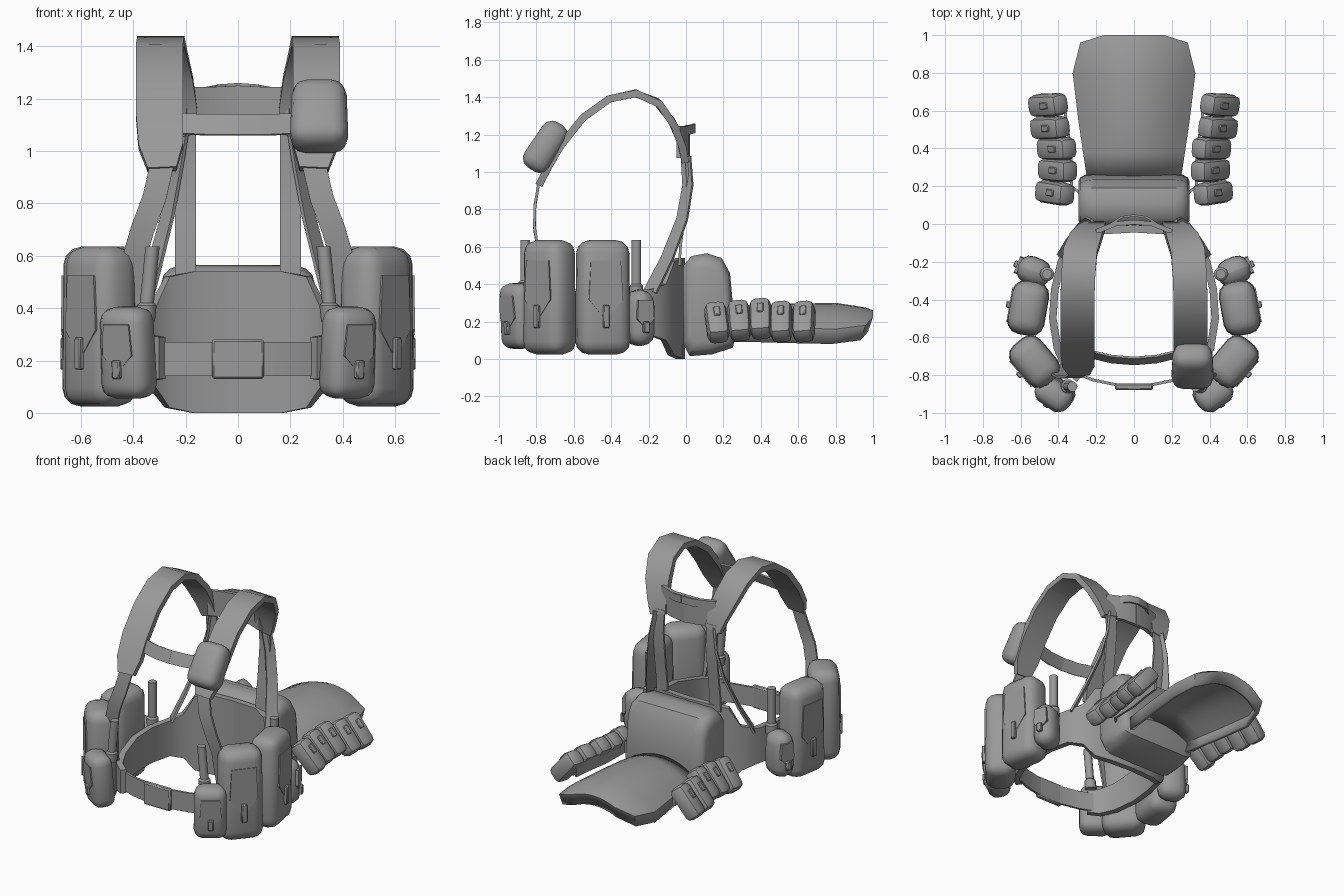
import bpy, bmesh
from math import radians, sin, cos, pi
from mathutils import Vector, Matrix

if "Cube" in bpy.data.objects:
    bpy.data.objects.remove(bpy.data.objects["Cube"])

fabric = bpy.data.materials.new("fabric")
fabric.diffuse_color = (.32, .32, .32, 1)
fabric.use_nodes = True
fabric.node_tree.nodes["Principled BSDF"].inputs["Base Color"].default_value = fabric.diffuse_color


def finish(name, bm, mirror=False, angle=42):
    bmesh.ops.recalc_face_normals(bm, faces=bm.faces)
    me = bpy.data.meshes.new(name)
    bm.to_mesh(me)
    bm.free()
    me.materials.append(fabric)
    ob = bpy.data.objects.new(name, me)
    bpy.context.collection.objects.link(ob)
    bpy.ops.object.select_all(action='DESELECT')
    ob.select_set(True)
    bpy.context.view_layer.objects.active = ob
    bpy.ops.object.shade_smooth_by_angle(angle=radians(angle))
    if mirror:
        m = ob.modifiers.new("mirror", 'MIRROR')
        m.use_mirror_merge = False
    return ob


def loft(name, rings, mirror=False):
    bm = bmesh.new()
    vs = [[bm.verts.new(p) for p in r] for r in rings]
    n = len(rings[0])
    for a, b in zip(vs, vs[1:]):
        for i in range(n):
            j = (i + 1) % n
            bm.faces.new((a[i], a[j], b[j], b[i]))
    bm.faces.new(vs[0])
    bm.faces.new(vs[-1])
    return finish(name, bm, mirror)


def ribbon(name, pts, half, t, side, mirror=True):
    """Flat strap along pts; half = half width (one value or one per point)."""
    P = [Vector(p) for p in pts]
    s0 = Vector(side).normalized()
    hs = half if isinstance(half, list) else [half] * len(P)
    rings = []
    for i, p in enumerate(P):
        tan = (P[min(i + 1, len(P) - 1)] - P[max(i - 1, 0)]).normalized()
        nrm = tan.cross(s0).normalized()
        s = s0 if abs(s0.z) > .8 else nrm.cross(tan)
        w, d = s * hs[i], nrm * t / 2
        rings.append([p - w - d, p + w - d, p + w + d, p - w + d])
    return loft(name, rings, mirror)


def box(name, size, loc, rot=(0, 0, 0), bev=.04, seg=2, top=1.0, mirror=True):
    """Rounded box; top scales the upper face. rot = roll, pitch, yaw in degrees."""
    bm = bmesh.new()
    bmesh.ops.create_cube(bm, size=1)
    for v in bm.verts:
        k = top if v.co.z > 0 else 1
        v.co = Vector((v.co.x * size[0] * k, v.co.y * size[1] * k, v.co.z * size[2]))
    bmesh.ops.bevel(bm, geom=bm.edges[:], offset=bev, segments=seg, profile=.5, affect='EDGES')
    M = Matrix.Translation(loc)
    for ang, ax in ((rot[2], 'Z'), (rot[1], 'Y'), (rot[0], 'X')):
        M = M @ Matrix.Rotation(radians(ang), 4, ax)
    bm.transform(M)
    return finish(name, bm, mirror)


def rod(name, loc, r, z0, z1, lean=0):
    rings = []
    for rr, z in ((r * 1.4, z0), (r * 1.4, z0 + .06), (r, z0 + .07), (r, z1)):
        cx = loc[0] + lean * (z - z0)
        rings.append([(cx + rr * cos(a * pi / 5), loc[1] + rr * sin(a * pi / 5), z) for a in range(10)])
    loft(name, rings, True)


# Padded shoulder straps
ribbon("shoulder_pad",
       [(.29, -.785, .93), (.295, -.74, 1.02), (.30, -.67, 1.14), (.30, -.55, 1.29), (.30, -.41, 1.39),
        (.295, -.27, 1.42), (.285, -.15, 1.37), (.255, -.07, 1.26), (.225, -.025, 1.15), (.205, -.005, 1.06)],
       [.055, .085, .09, .09, .09, .09, .09, .085, .07, .055], .04, (1, 0, 0))
# Back yoke with carry handle, and chest strap
ribbon("back_yoke", [(0, .01, 1.16), (.1, 0, 1.16), (.2, -.04, 1.16)], [.09, .085, .085], .025, (0, 0, 1))
ribbon("carry_handle", [(0, .045, 1.235), (.07, .035, 1.23), (.12, .0, 1.22)], .025, .012, (0, 0, 1))
ribbon("chest_strap", [(0, -.725, 1.1), (.12, -.715, 1.1), (.225, -.69, 1.105)], .042, .012, (0, .4, .9))
# Webbing down to the belt
ribbon("front_webbing", [(.29, -.785, .95), (.32, -.808, .82), (.365, -.81, .7), (.40, -.79, .58), (.42, -.75, .3)],
       .045, .014, (1, 0, 0))
ribbon("back_webbing", [(.2, 0, 1.1), (.2, .01, .95), (.2, -.01, .75), (.2, -.03, .6), (.2, -.035, .5)],
       .04, .014, (1, 0, 0))
ribbon("side_webbing", [(.21, .0, 1.08), (.235, .01, .93), (.27, -.02, .75), (.325, -.1, .54), (.375, -.19, .36)],
       [.03, .032, .035, .04, .045], .014, (.6, .8, 0))

# Padded belt, tall back panel
ribbon("padded_belt",
       [(0, -.025, .27), (.17, -.035, .27), (.27, -.08, .27), (.33, -.12, .25), (.385, -.2, .25), (.42, -.35, .25),
        (.43, -.5, .24), (.405, -.66, .22), (.355, -.77, .21), (.29, -.82, .21)],
       [.27, .27, .25, .15, .12, .12, .115, .10, .09, .08], .04, (0, 0, 1))
ribbon("front_belt", [(0, -.86, .205), (.1, -.85, .205), (.22, -.825, .205), (.33, -.78, .205)], .065, .015, (0, 0, 1))
box("belt_buckle", (.2, .035, .15), (0, -.862, .205), bev=.008, seg=1, mirror=False)


def pouch(name, size, loc, yaw, tilt=0):
    """Pouch facing local +x with a pointed flap and a pull tab."""
    w, d, h = size[1], size[0], size[2]
    box(name, size, loc, (0, tilt, yaw), bev=min(.07, d * .38), seg=3, top=.96)
    M = Matrix.Translation(loc) @ Matrix.Rotation(radians(yaw), 4, 'Z') @ Matrix.Rotation(radians(tilt), 4, 'Y')
    shape = [(-.28, .32), (-.32, -.02), (-.15, -.12), (0, -.2), (.15, -.12), (.32, -.02), (.28, .32)]
    rings = [[M @ Vector((d * x, w * a, h * b)) for a, b in shape] for x in (.40, .507)]
    loft(name + "_flap", rings, True)
    tab = M @ Vector((d * .53, 0, -h * .17))
    box(name + "_tab", (.025, .035, h * .2), tab, (0, tilt, yaw), bev=.005, seg=1)


# Large and small belt pouches
pouch("large_front_pouch", (.2, .28, .61), (.525, -.73, .33), -40)
pouch("large_side_pouch", (.2, .29, .61), (.56, -.445, .33), 10)
pouch("small_front_pouch", (.15, .21, .35), (.42, -.895, .23), -55, 4)
pouch("small_rear_pouch", (.19, .15, .30), (.53, -.25, .22), 22)
rod("front_rod", (.355, -.86), .027, .35, .635, -.1)
rod("rear_rod", (.46, -.265), .027, .33, .635)

# Shoulder pouch (one side only)
box("shoulder_pouch", (.225, .16, .29), (.31, -.75, 1.135), (-33, 0, 0), bev=.06, seg=3, top=.92, mirror=False)

# Rear bag: rounded side profile lofted across x
prof = [(-.015, .08), (-.015, .5), (.03, .55), (.11, .565), (.19, .54), (.235, .46), (.25, .3),
        (.268, .13), (.25, .06), (.14, .025), (.02, .015)]
c = Vector((.11, .28))
rings = []
for x, k in ((-.295, .72), (-.285, .86), (-.26, .95), (-.215, 1), (.215, 1), (.26, .95), (.285, .86), (.295, .72)):
    rings.append([(x, c.x + (y - c.x) * k, c.y + (z - c.y) * k) for y, z in prof])
loft("rear_bag", rings)

# Arched rear pad with a thick rim: rows of (y, half width, centre z, edge z)
rows = [(.25, .25, .25, .17), (.38, .27, .28, .17), (.55, .295, .295, .165), (.8, .325, .30, .16),
        (.96, .285, .275, .18), (1.0, .16, .26, .225)]
bm = bmesh.new()
N = 10
grid = []
for y, w, zc, ze in rows:
    us = [2 * i / N - 1 for i in range(N + 1)]
    grid.append([bm.verts.new((w * u, y, zc + (ze - zc) * u * u)) for u in us])
for a, b in zip(grid, grid[1:]):
    for i in range(N):
        bm.faces.new((a[i], a[i + 1], b[i + 1], b[i]))
# Rim skirt folded down around the open sides and rear end
edge = [r[0] for r in grid] + grid[-1][1:] + [r[-1] for r in reversed(grid[:-1])]
low = [bm.verts.new((v.co.x * .97, v.co.y * .965 + .008, v.co.z - .08)) for v in edge]
for i in range(len(edge) - 1):
    bm.faces.new((edge[i], edge[i + 1], low[i + 1], low[i]))
pad = finish("rear_pad", bm)
sol = pad.modifiers.new("thickness", 'SOLIDIFY')
sol.thickness = .025
sol.offset = -1 if pad.data.polygons[0].normal.z > 0 else 1

# Row of small rounded pouches each side of the pad, hanging with their bottoms outward
for i, (x, y, z, yaw) in enumerate([(.42, .165, .195, 0), (.405, .285, .205, 4), (.41, .40, .215, 8),
                                    (.445, .51, .20, 10), (.455, .63, .20, 12)]):
    rot = (6, -40, -yaw)
    M = Matrix.Translation((x, y, z)) @ Matrix.Rotation(radians(-yaw), 4, 'Z') @ Matrix.Rotation(radians(-40), 4, 'Y')
    box(f"shell_pouch_{i + 1}", (.115, .118, .23), (x, y, z), rot, bev=.036, seg=2)
    box(f"shell_pouch_tab_{i + 1}", (.02, .035, .06), M @ Vector((.055, 0, .03)), rot, bev=.004, seg=1)
# Webbing that carries the small pouches
ribbon("pouch_carrier", [(.27, .15, .2), (.33, .2, .2), (.335, .4, .2), (.36, .55, .2), (.37, .66, .2)],
       .04, .015, (0, 0, 1))
